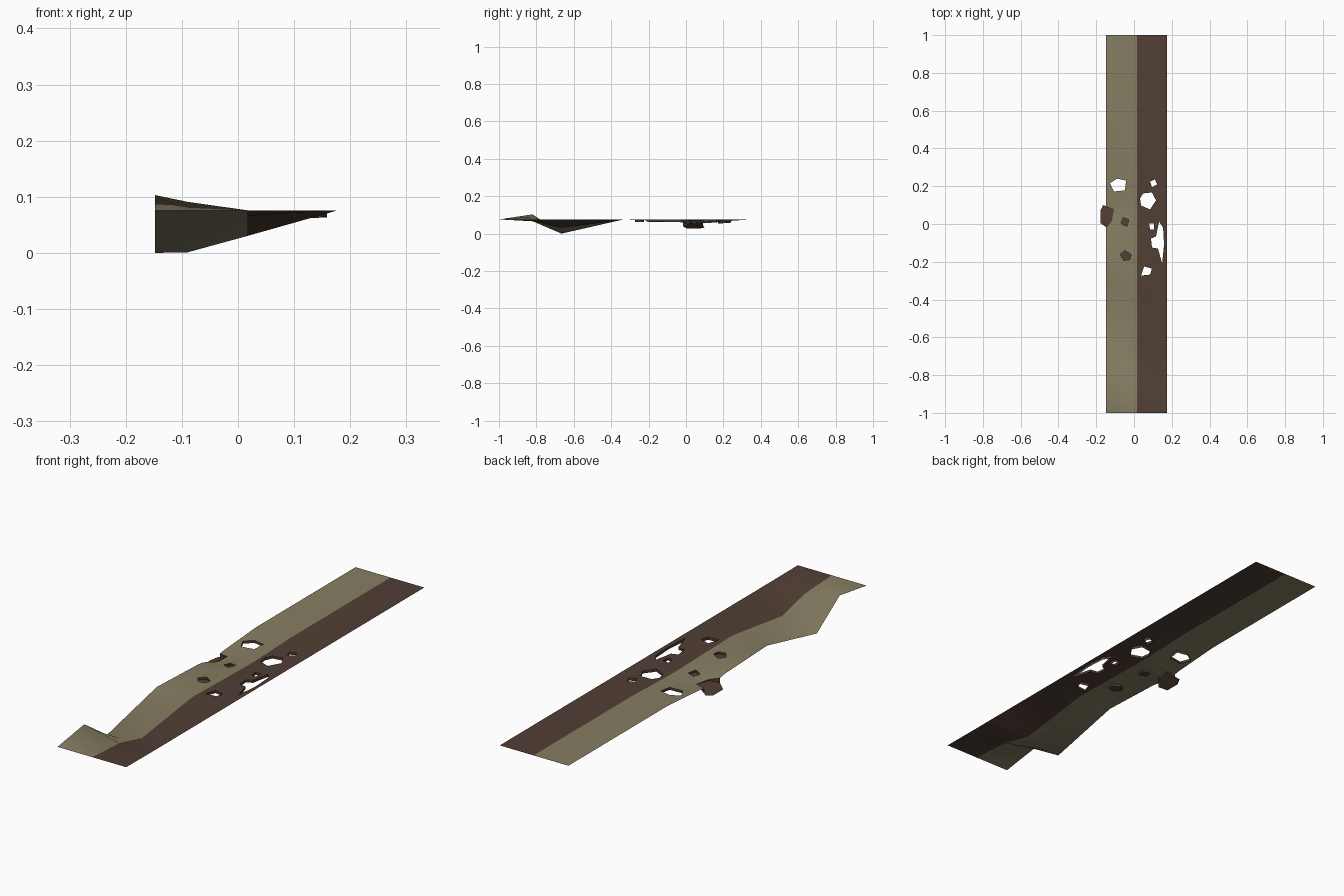
import bpy
from mathutils import Vector
from mathutils.geometry import delaunay_2d_cdt

if "Cube" in bpy.data.objects:
    bpy.data.objects.remove(bpy.data.objects["Cube"])


def material(name, rgb):
    m = bpy.data.materials.new(name)
    m.diffuse_color = (*rgb, 1)
    m.use_nodes = True
    m.node_tree.nodes["Principled BSDF"].inputs["Base Color"].default_value = m.diffuse_color
    return m


TAN = material("dry tan", (0.24, 0.21, 0.125))
BROWN = material("dark brown", (0.082, 0.05, 0.035))
SEAM = 0.016

# height rows: bends along the length, sampled across the width
XS = [-0.148, -0.09, SEAM, 0.175]
ROWS = [
    (-1.0, [0.076, 0.076, 0.076, 0.076]),
    (-0.82, [0.103, 0.091, 0.066, 0.075]),
    (-0.667, [0.0, 0.001, 0.03, 0.075]),
    (-0.333, [0.076, 0.076, 0.075, 0.075]),
    (-0.05, [0.065, 0.067, 0.069, 0.075]),
    (0.04, [0.05, 0.057, 0.067, 0.075]),
    (0.12, [0.06, 0.063, 0.068, 0.075]),
    (0.333, [0.075, 0.075, 0.075, 0.075]),
    (1.0, [0.075, 0.075, 0.075, 0.075]),
]


def lerp_at(keys, vals, t):
    t = min(max(t, keys[0]), keys[-1])
    for i in range(len(keys) - 1):
        if t <= keys[i + 1]:
            f = (t - keys[i]) / (keys[i + 1] - keys[i])
            return vals[i] + f * (vals[i + 1] - vals[i])


def height(x, y):
    return lerp_at([r[0] for r in ROWS], [lerp_at(XS, r[1], x) for r in ROWS], y)


# ragged openings through the sheet, and filled pits
HOLES = [
    [(-.127, .215), (-.09, .24), (-.042, .23), (-.048, .178), (-.106, .172)],
    [(.085, .225), (.111, .236), (.122, .21), (.095, .194)],
    [(.048, .162), (.095, .167), (.117, .125), (.085, .077), (.037, .098), (.032, .135)],
    [(.08, .003), (.106, .003), (.106, -.03), (.085, -.03)],
    [(.133, .013), (.154, -.02), (.159, -.11), (.149, -.21), (.127, -.13),
     (.095, -.125), (.09, -.077), (.117, -.066), (.122, -.04)],
    [(.053, -.225), (.095, -.236), (.085, -.268), (.037, -.273)],
]
PITS = [
    [(-.058, .034), (-.027, .024), (-.037, -.013), (-.069, .003)],
    [(-.074, -.162), (-.048, -.14), (-.016, -.162), (-.021, -.188), (-.053, -.194)],
]
# notch in the left edge, covered by the loose flap
NOTCH = [(-.148, .09), (-.106, .08), (-.117, .016), (-.148, -.016)]


def inside(p, poly):
    hit = False
    for (x1, y1), (x2, y2) in zip(poly, poly[1:] + poly[:1]):
        if (y1 > p[1]) != (y2 > p[1]) and p[0] < x1 + (p[1] - y1) / (y2 - y1) * (x2 - x1):
            hit = not hit
    return hit


def make(name, verts, faces, mats, index=None, smooth=False):
    me = bpy.data.meshes.new(name)
    me.from_pydata(verts, [], faces)
    for m in mats:
        me.materials.append(m)
    for p in me.polygons:
        p.use_smooth = smooth
        if index:
            p.material_index = index(p.center)
    ob = bpy.data.objects.new(name, me)
    bpy.context.collection.objects.link(ob)
    return ob


# bent ground sheet with openings
pts, edges = [], []


def grid_point(i, j):
    return i * len(XS) + j


for y, _ in ROWS:
    pts += [Vector((x, y)) for x in XS]
for i in range(len(ROWS)):
    for j in range(len(XS)):
        if j + 1 < len(XS):
            edges.append((grid_point(i, j), grid_point(i, j + 1)))
        if i + 1 < len(ROWS):
            edges.append((grid_point(i, j), grid_point(i + 1, j)))
cuts = HOLES + PITS + [NOTCH]
for poly in cuts:
    b, n = len(pts), len(poly)
    pts += [Vector(p) for p in poly]
    edges += [(b + k, b + (k + 1) % n) for k in range(n)]
v2, _, tris, *_ = delaunay_2d_cdt(pts, edges, [], 0, 1e-5)
keep = []
for t in tris:
    c = sum((v2[k] for k in t), Vector((0, 0))) / len(t)
    if not any(inside(c, poly) for poly in cuts):
        keep.append(list(t))
used = sorted({k for t in keep for k in t})
new = {k: n for n, k in enumerate(used)}
make("ground_sheet", [(v2[k].x, v2[k].y, height(*v2[k])) for k in used],
     [[new[k] for k in t] for t in keep], [TAN, BROWN],
     lambda c: int(c.x > SEAM), True)


# broken rims hanging below each opening; pits also get a floor
def rim(name, poly, depth, floor):
    n = len(poly)
    top = [(x, y, height(x, y)) for x, y in poly]
    low = [(x, y, z - depth) for x, y, z in top]
    faces = [(k, n + k, n + (k + 1) % n, (k + 1) % n) for k in range(n)]
    if floor:
        faces.append(tuple(reversed(range(n, 2 * n))))
    make(name, top + low, faces, [BROWN])


for k, poly in enumerate(HOLES):
    rim(f"hole_rim_{k + 1}", poly, 0.011, False)
for k, poly in enumerate(PITS):
    rim(f"pit_{k + 1}", poly, 0.009, True)

# loose flap drooping over the left edge
FLAP = [(-.164, .1), (-.106, .08), (-.117, .016), (-.148, -.016), (-.178, .005), (-.178, .07)]
flap_top = [(x, y, 0.027 + (x + .178) * 0.42) for x, y in FLAP]
make("edge_flap", flap_top, [tuple(reversed(range(6)))], [BROWN])

# side walls of the notch joining the sheet to the flap
top = [(x, y, height(x, y)) for x, y in NOTCH]
low = [(x, y, 0.027 + (x + .178) * 0.42) for x, y in NOTCH]
make("notch_wall", top + low, [(k, k + 4, k + 5, k + 1) for k in range(3)], [BROWN])
